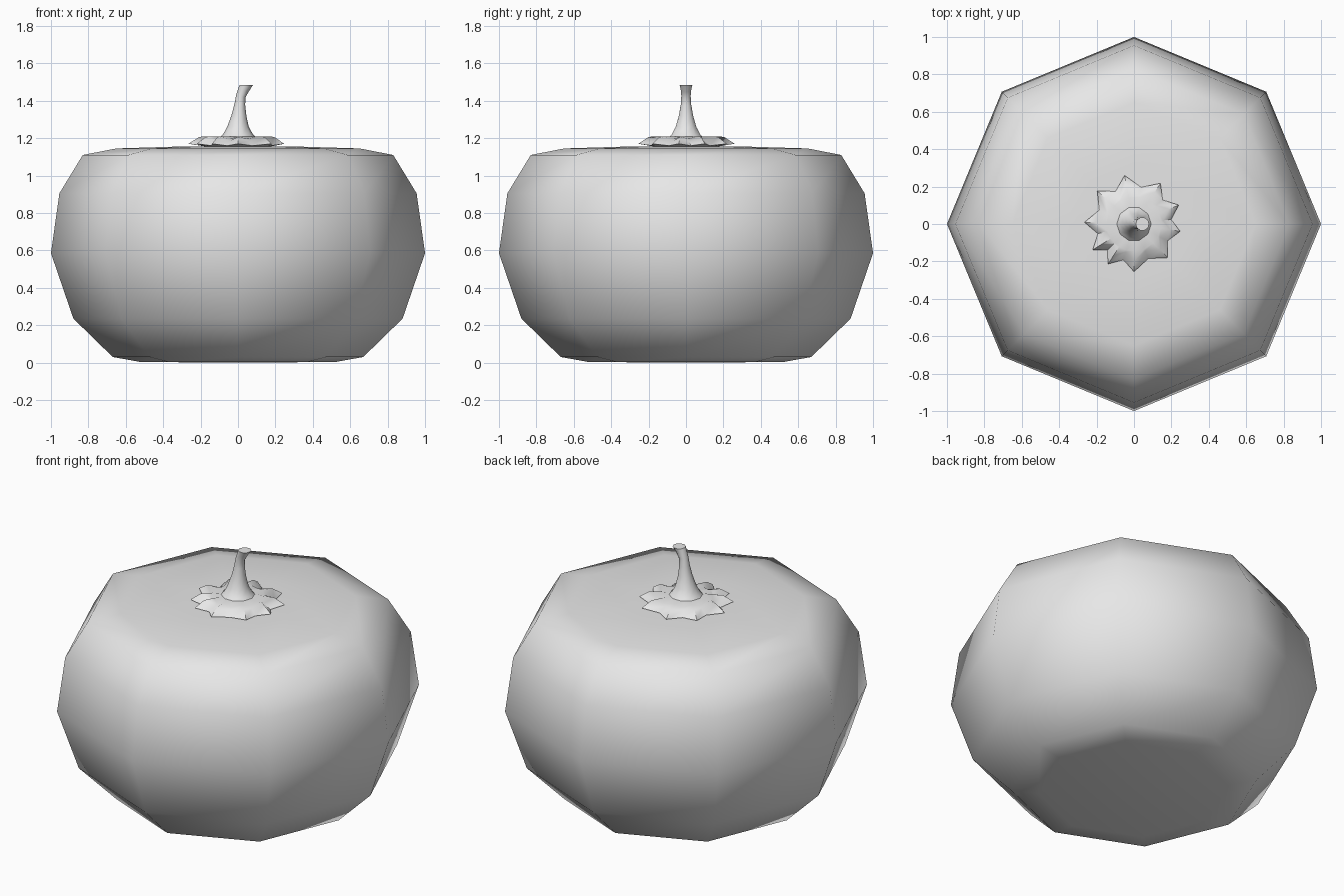
import bpy
import math
from mathutils import Vector

cube = bpy.data.objects.get("Cube")
if cube:
    bpy.data.objects.remove(cube, do_unlink=True)

grey = bpy.data.materials.new("plain grey")
grey.use_nodes = True
grey.diffuse_color = (0.8, 0.8, 0.8, 1)
grey.node_tree.nodes["Principled BSDF"].inputs["Base Color"].default_value = (0.8, 0.8, 0.8, 1)


def loft(name, rings, bottom, top, angle):
    """Skin equal-length rings, closing each end with a fan to a centre point."""
    n = len(rings[0])
    verts = [p for ring in rings for p in ring] + [bottom, top]
    faces = []
    for k in range(len(rings) - 1):
        for i in range(n):
            j = (i + 1) % n
            faces.append((k * n + i, k * n + j, (k + 1) * n + j, (k + 1) * n + i))
    low, high = len(verts) - 2, len(verts) - 1
    last = (len(rings) - 1) * n
    for i in range(n):
        j = (i + 1) % n
        faces.append((low, j, i))
        faces.append((last + i, last + j, high))
    mesh = bpy.data.meshes.new(name)
    mesh.from_pydata(verts, [], faces)
    mesh.materials.append(grey)
    obj = bpy.data.objects.new(name, mesh)
    bpy.context.collection.objects.link(obj)
    bpy.ops.object.select_all(action="DESELECT")
    obj.select_set(True)
    bpy.context.view_layer.objects.active = obj
    bpy.ops.object.shade_smooth_by_angle(angle=math.radians(angle))
    return obj


def polar(r, a, z):
    return Vector((r * math.cos(a), r * math.sin(a), z))


# Eight-sided squat fruit body: (radius, height) profile
profile = [(0.52, 0.003), (0.67, 0.03), (0.88, 0.235), (1.0, 0.585),
           (0.955, 0.905), (0.83, 1.11), (0.65, 1.145), (0.32, 1.155)]
rings = [[polar(r, i * math.tau / 8, z) for i in range(8)] for r, z in profile]
loft("fruit_body", rings, Vector((0, 0, 0)), Vector((0, 0, 1.155)), 80)

# Ragged leafy cap: ten uneven points with valleys between them
tips = [math.radians(d) for d in (-9, 23, 57, 101, 138, 178, 212, 237, 270, 315)]
tip_radius = [0.25, 0.26, 0.26, 0.265, 0.265, 0.265, 0.26, 0.255, 0.255, 0.255]
angles, is_tip, edge = [], [], []
for i, a in enumerate(tips):
    nxt = tips[(i + 1) % 10] + (math.tau if i == 9 else 0)
    angles += [a, (a + nxt) / 2]
    is_tip += [True, False]
    edge += [tip_radius[i], 0.2]


def cap_ring(scale, tip_z, valley_z):
    return [polar(r * scale, a, tip_z if t else valley_z)
            for r, a, t in zip(edge, angles, is_tip)]


cap = [[polar(0.14, a, 1.15) for a in angles],
       cap_ring(1.0, 1.17, 1.16),
       cap_ring(0.78, 1.207, 1.185),
       [polar(0.145, a, 1.21 if t else 1.197) for a, t in zip(angles, is_tip)],
       [polar(0.09, a, 1.208) for a in angles]]
loft("leafy_cap", cap, Vector((0, 0, 1.15)), Vector((0, 0, 1.21)), 60)

# Flared stem that hooks sideways: (x, z, radius, tilt)
path = [(0.0, 1.195, 0.105, 0), (0.0, 1.22, 0.08, 0), (0.0, 1.26, 0.058, 0),
        (0.005, 1.32, 0.04, 0.05), (0.01, 1.38, 0.029, 0.15),
        (0.015, 1.425, 0.026, 0.4), (0.03, 1.46, 0.029, 0.5),
        (0.045, 1.485, 0.036, 0)]
stem = []
for x, z, r, tilt in path:
    ring = []
    for i in range(10):
        p = polar(r, i * math.tau / 10, 0)
        ring.append(Vector((x + p.x * math.cos(tilt), p.y, z - p.x * math.sin(tilt))))
    stem.append(ring)
loft("stem", stem, Vector((0, 0, 1.195)), Vector((0.045, 0, 1.485)), 60)
